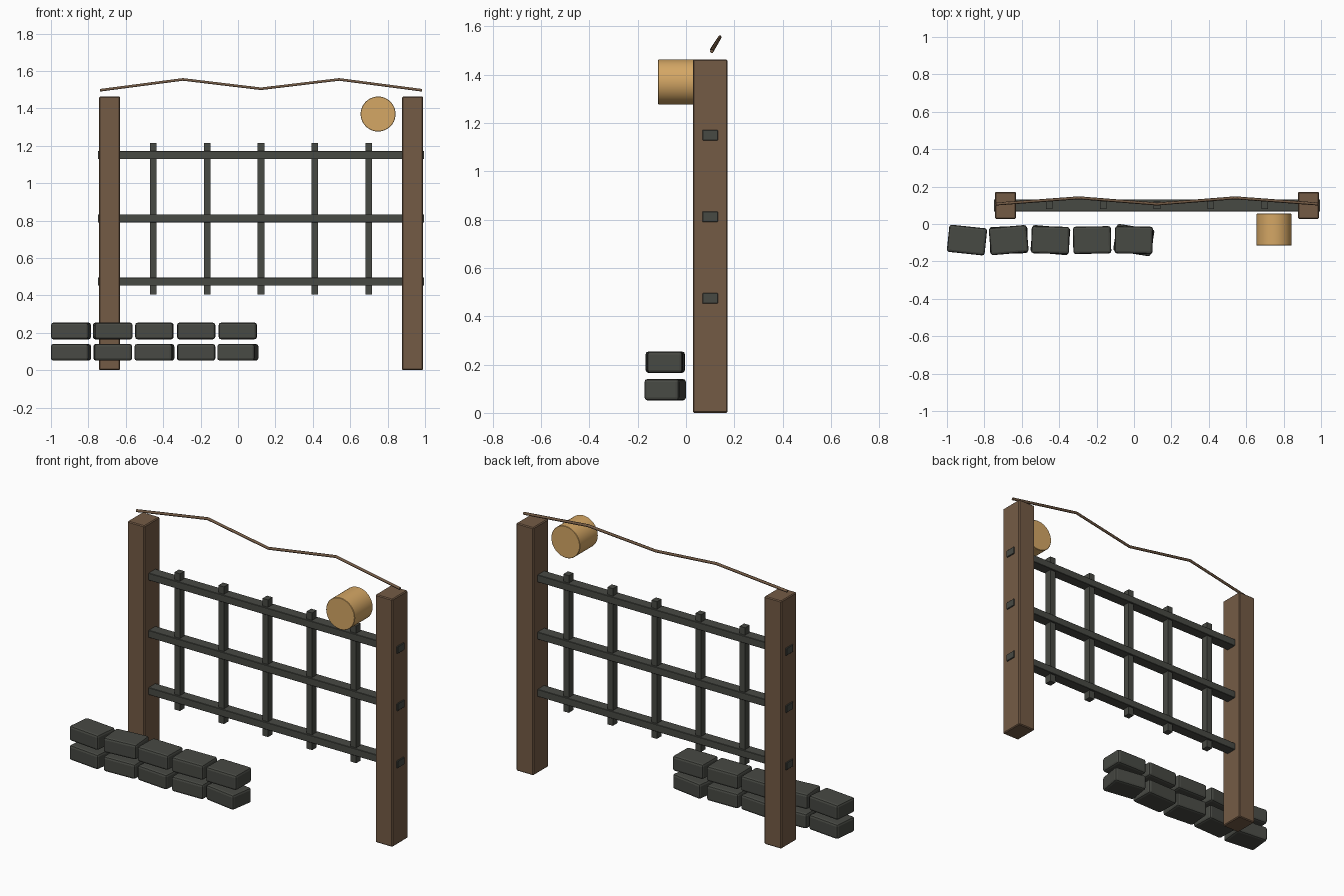
import bpy
from math import radians, pi

cube = bpy.data.objects.get("Cube")
if cube:
    bpy.data.objects.remove(cube, do_unlink=True)


def make_material(name, rgb):
    mat = bpy.data.materials.new(name)
    mat.use_nodes = True
    colour = (*rgb, 1)
    mat.diffuse_color = colour
    mat.node_tree.nodes["Principled BSDF"].inputs["Base Color"].default_value = colour
    return mat


wood = make_material("brown wood", (0.175, 0.105, 0.06))
stone = make_material("dark grey", (0.064, 0.067, 0.057))
straw = make_material("golden tan", (0.66, 0.385, 0.13))


def finish(obj, name, mat, bevel, segments):
    obj.name = name
    obj.data.materials.append(mat)
    if bevel:
        mod = obj.modifiers.new("Rounded edges", 'BEVEL')
        mod.width = bevel
        mod.segments = segments
        mod.limit_method = 'ANGLE'
    return obj


def box(name, centre, size, mat, bevel=0.0, segments=1, turn=0.0):
    bpy.ops.mesh.primitive_cube_add(size=1, location=centre)
    obj = bpy.context.object
    obj.scale = size
    bpy.ops.object.transform_apply(location=False, rotation=False, scale=True)
    obj.rotation_euler.z = radians(turn)
    return finish(obj, name, mat, bevel, segments)


# Timber posts
for side, x in (("right", -0.687), ("left", 0.933)):
    box(f"{side}_post", (x, 0.1, 0.732), (0.112, 0.144, 1.463), wood, 0.005)

# Lattice: rails pass through the posts, bars pass through the rails
for i in range(3):
    box(f"rail_{i + 1}", (0.123, 0.1, 0.474 + 0.338 * i), (1.745, 0.064, 0.043), stone, 0.002)
for i in range(5):
    box(f"upright_bar_{i + 1}", (-0.453 + 0.288 * i, 0.1, 0.81), (0.036, 0.042, 0.81), stone)

# Two courses of loosely laid blocks
turns = {"lower": (-6, 2, -5, 1, -9), "upper": (-6, 5, -1.5, 1, -1)}
for course, z in (("lower", 0.096), ("upper", 0.21)):
    for i, turn in enumerate(turns[course]):
        box(f"{course}_block_{i + 1}", (-0.893 + 0.223 * i, -0.086, z),
            (0.203, 0.146, 0.089), stone, 0.013, 2, turn)

# Round bale in front of the left post
bpy.ops.mesh.primitive_cylinder_add(vertices=40, radius=0.0935, depth=0.17,
                                    location=(0.749, -0.03, 1.37), rotation=(pi / 2, 0, 0))
finish(bpy.context.object, "round_bale", straw, 0.002, 1)
bpy.ops.object.shade_smooth_by_angle(angle=radians(30))

# Thin branch zigzagging above the posts
curve = bpy.data.curves.new("top_branch", 'CURVE')
curve.dimensions = '3D'
curve.bevel_depth = 0.008
curve.bevel_resolution = 1
curve.use_fill_caps = True
spline = curve.splines.new('POLY')
spline.points.add(4)
for i, point in enumerate(spline.points):
    high = i % 2
    x = (-0.738, -0.295, 0.123, 0.541, 0.984)[i]
    z = 1.555 if high else (1.505 if i == 2 else 1.497)
    point.co = (x, 0.14 if high else 0.107, z, 1)
branch = bpy.data.objects.new("top_branch", curve)
curve.materials.append(wood)
bpy.context.collection.objects.link(branch)
